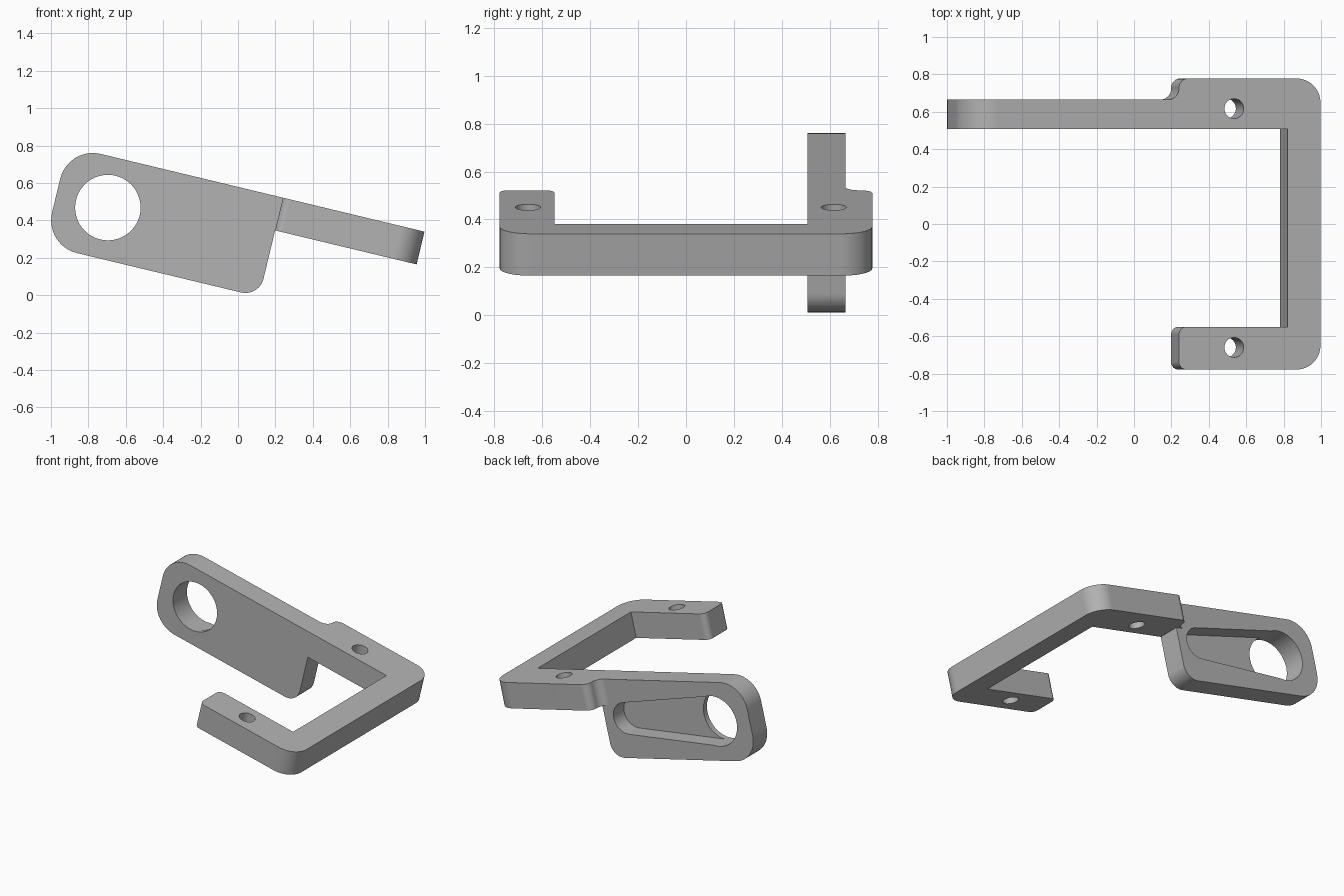
import bpy, bmesh, math
from mathutils import Matrix, Vector

if "Cube" in bpy.data.objects:
    bpy.data.objects.remove(bpy.data.objects["Cube"], do_unlink=True)

# Everything is drawn in a tilted frame whose origin is the upper end of the cross bar
TILT = Matrix.Translation((0.997, 0, 0.34)) @ Matrix.Rotation(math.radians(13.5), 4, 'Y')

grey = bpy.data.materials.new("grey metal")
grey.use_nodes = True
colour = (0.45, 0.45, 0.45, 1)
grey.diffuse_color = colour
grey.node_tree.nodes["Principled BSDF"].inputs["Base Color"].default_value = colour


def arc(cx, cy, r, a0, a1, n):
    return [(cx + r * math.cos(a0 + (a1 - a0) * i / n),
             cy + r * math.sin(a0 + (a1 - a0) * i / n)) for i in range(n + 1)]


def rounded(corners, n=12):
    """Outline of right-angled corners (x, y, radius) with filleted arcs."""
    pts = []
    for i, (x, y, r) in enumerate(corners):
        p = Vector((x, y))
        if r == 0:
            pts.append((x, y))
            continue
        to_prev = (Vector(corners[i - 1][:2]) - p).normalized()
        to_next = (Vector(corners[(i + 1) % len(corners)][:2]) - p).normalized()
        centre = p + (to_prev + to_next) * r
        for k in range(n + 1):
            t = math.pi / 2 * k / n
            pts.append(tuple(centre - to_next * r * math.cos(t) - to_prev * r * math.sin(t)))
    return pts


def solid(name, outline, axis, lo, hi):
    """Extrude an outline along the tilted z axis or along y."""
    def place(p, t):
        return TILT @ Vector((p[0], p[1], t) if axis == 'z' else (p[0], t, p[1]))
    bm = bmesh.new()
    low = [bm.verts.new(place(p, lo)) for p in outline]
    high = [bm.verts.new(place(p, hi)) for p in outline]
    bm.faces.new(low)
    bm.faces.new(high)
    for i in range(len(outline)):
        j = (i + 1) % len(outline)
        bm.faces.new((low[i], low[j], high[j], high[i]))
    bmesh.ops.recalc_face_normals(bm, faces=bm.faces)
    mesh = bpy.data.meshes.new(name)
    bm.to_mesh(mesh)
    bm.free()
    mesh.materials.append(grey)
    ob = bpy.data.objects.new(name, mesh)
    bpy.context.collection.objects.link(ob)
    return ob


def combine(target, tool, operation):
    bpy.context.view_layer.objects.active = target
    mod = target.modifiers.new("combine", 'BOOLEAN')
    mod.operation, mod.solver, mod.object = operation, 'EXACT', tool
    bpy.ops.object.modifier_apply(modifier=mod.name)
    bpy.data.objects.remove(tool, do_unlink=True)


# U-shaped frame, with a stepped end on the back arm
END, BACK, FRONT = -0.778, 0.665, 0.507
frame = rounded([
    (0, -0.778, 0.13), (0, 0.778, 0.13),
    (END, 0.778, 0.05), (END, BACK, 0.06),
    (END - 0.1, BACK, 0), (END - 0.1, FRONT, 0),
    (-0.18, FRONT, 0), (-0.18, -0.55, 0),
    (END, -0.55, 0.04), (END, -0.778, 0.04)])
bracket = solid("bracket", frame, 'z', -0.18, 0)

# Upright side plate
plate = rounded([(END, 0, 0), (END, -0.545, 0.1), (-1.96, -0.545, 0.18), (-1.96, 0, 0.18)])
combine(bracket, solid("side_plate", plate, 'y', FRONT, BACK), 'UNION')

# Tapered pocket in the back of the plate
big, small, cu, cs, cw = 0.172, 0.11, -1.676, -0.96, -0.27
a = math.acos((big - small) / (cs - cu))
pocket = arc(cs, cw, small, -a, a, 24) + arc(cu, cw, big, a, 2 * math.pi - a, 24)
combine(bracket, solid("pocket_cutter", pocket, 'y', FRONT + 0.04, 0.9), 'DIFFERENCE')

# Large hole through the plate
hole = arc(cu, cw, 0.175, 0, 2 * math.pi, 64)[:-1]
combine(bracket, solid("hole_cutter", hole, 'y', 0.4, 0.9), 'DIFFERENCE')

# Screw holes in both arms
for y in (-0.66, 0.617):
    screw = arc(-0.475, y, 0.053, 0, 2 * math.pi, 32)[:-1]
    combine(bracket, solid("screw_cutter", screw, 'z', -0.4, 0.2), 'DIFFERENCE')

# Smooth fillets with flat main faces
for ob in bpy.context.selected_objects:
    ob.select_set(False)
bracket.select_set(True)
bpy.context.view_layer.objects.active = bracket
bpy.ops.object.shade_smooth_by_angle(angle=math.radians(30))
weighted = bracket.modifiers.new("even shading", 'WEIGHTED_NORMAL')
weighted.keep_sharp = True
